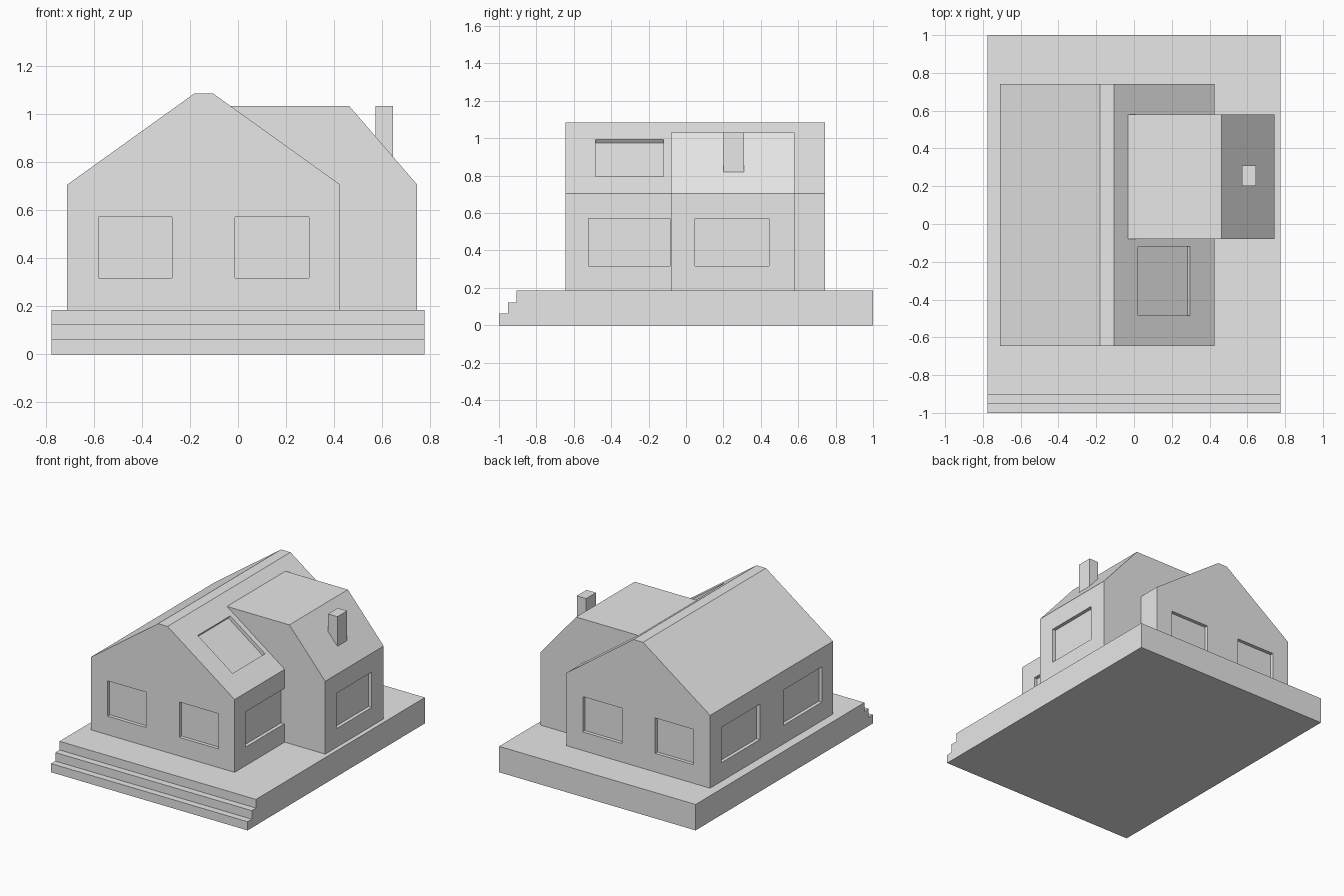
import bpy, bmesh, math
from mathutils import Matrix, Vector

cube = bpy.data.objects.get("Cube")
if cube:
    bpy.data.objects.remove(cube, do_unlink=True)

GREY = (0.8, 0.8, 0.8, 1.0)
plaster = bpy.data.materials.new("plain_grey")
plaster.use_nodes = True
plaster.diffuse_color = GREY
plaster.node_tree.nodes["Principled BSDF"].inputs["Base Color"].default_value = GREY


def add_object(name, bm):
    bmesh.ops.recalc_face_normals(bm, faces=bm.faces)
    mesh = bpy.data.meshes.new(name)
    bm.to_mesh(mesh)
    bm.free()
    mesh.materials.append(plaster)
    ob = bpy.data.objects.new(name, mesh)
    bpy.context.collection.objects.link(ob)
    return ob


def prism(name, profile, start, depth, plane):
    """Extrude a closed profile, drawn in the xz or yz plane."""
    bm = bmesh.new()
    if plane == "xz":
        points, push = [(a, start, z) for a, z in profile], Vector((0, depth, 0))
    else:
        points, push = [(start, a, z) for a, z in profile], Vector((depth, 0, 0))
    face = bm.faces.new([bm.verts.new(p) for p in points])
    new = bmesh.ops.extrude_face_region(bm, geom=[face])["geom"]
    bmesh.ops.translate(bm, vec=push, verts=[v for v in new if isinstance(v, bmesh.types.BMVert)])
    return add_object(name, bm)


def box(name, centre, size, turn=0.0):
    bm = bmesh.new()
    bmesh.ops.create_cube(bm, size=1, matrix=Matrix.Translation(centre)
                          @ Matrix.Rotation(turn, 4, "Y") @ Matrix.Diagonal((*size, 1)))
    return add_object(name, bm)


def carve(target, cutters):
    """Cut shallow recesses, then discard the cutters."""
    for cutter in cutters:
        cutter.hide_render = True
        mod = target.modifiers.new("recess", "BOOLEAN")
        mod.operation, mod.solver, mod.object = "DIFFERENCE", "EXACT", cutter
        with bpy.context.temp_override(object=target, active_object=target):
            bpy.ops.object.modifier_apply(modifier=mod.name)
        bpy.data.objects.remove(cutter, do_unlink=True)


FLOOR, EAVES, RIDGE = 0.185, 0.705, 1.085
LEFT, RIGHT, FRONT, BACK = 0.425, -0.71, -0.645, 0.742
WING_SIDE, WING_TOP = 0.745, 1.032
RECESS = 0.025
SILL, LINTEL = 0.318, 0.57
MID, TALL = (SILL + LINTEL) / 2, LINTEL - SILL

# Terrace with steps along the front
terrace = [(-1, 0), (1, 0), (1, FLOOR), (-0.905, FLOOR), (-0.905, 0.123),
           (-0.953, 0.123), (-0.953, 0.062), (-1, 0.062)]
prism("stepped_terrace", terrace, -0.776, 1.552, "yz")

# Main house with a narrow flat ridge
gable = [(RIGHT, FLOOR), (LEFT, FLOOR), (LEFT, EAVES), (-0.105, RIDGE),
         (-0.18, RIDGE), (RIGHT, EAVES)]
house = prism("main_house", gable, FRONT, BACK - FRONT, "xz")

# Side wing with a flat top and a steep outer slope
wing_shape = [(-0.09, FLOOR), (WING_SIDE, FLOOR), (WING_SIDE, EAVES),
              (0.462, WING_TOP), (-0.09, WING_TOP)]
wing = prism("side_wing", wing_shape, -0.08, 0.66, "xz")

# Chimney, standing on the outer slope
box("chimney", (0.608, 0.256, 0.89), (0.074, 0.11, 2 * (WING_TOP - 0.89)))

# Window recesses in the gable ends
cutters = []
for wall in (FRONT, BACK):
    for x0, x1 in ((-0.58, -0.275), (-0.012, 0.296)):
        cutters.append(box("window_cutter", ((x0 + x1) / 2, wall, MID),
                           (x1 - x0, 2 * RECESS, TALL)))

# Window recesses in the long walls
for wall, y0, y1 in ((RIGHT, -0.52, -0.085), (RIGHT, 0.18, 0.615), (LEFT, -0.52, -0.085)):
    cutters.append(box("window_cutter", (wall, (y0 + y1) / 2, MID),
                       (2 * RECESS, y1 - y0, TALL)))

# Skylight recess, square to the roof slope
slope = math.atan2(RIDGE - EAVES, LEFT + 0.105)
x0, x1 = 0.022, 0.297
mid_x = (x0 + x1) / 2
mid_z = RIDGE - (mid_x + 0.105) * math.tan(slope)
cutters.append(box("skylight_cutter", (mid_x, -0.302, mid_z),
                   ((x1 - x0) / math.cos(slope), 0.366, 2 * RECESS), slope))
carve(house, cutters)

# Window recess in the wing
carve(wing, [box("window_cutter", (WING_SIDE, 0.247, MID), (2 * RECESS, 0.396, TALL))])
